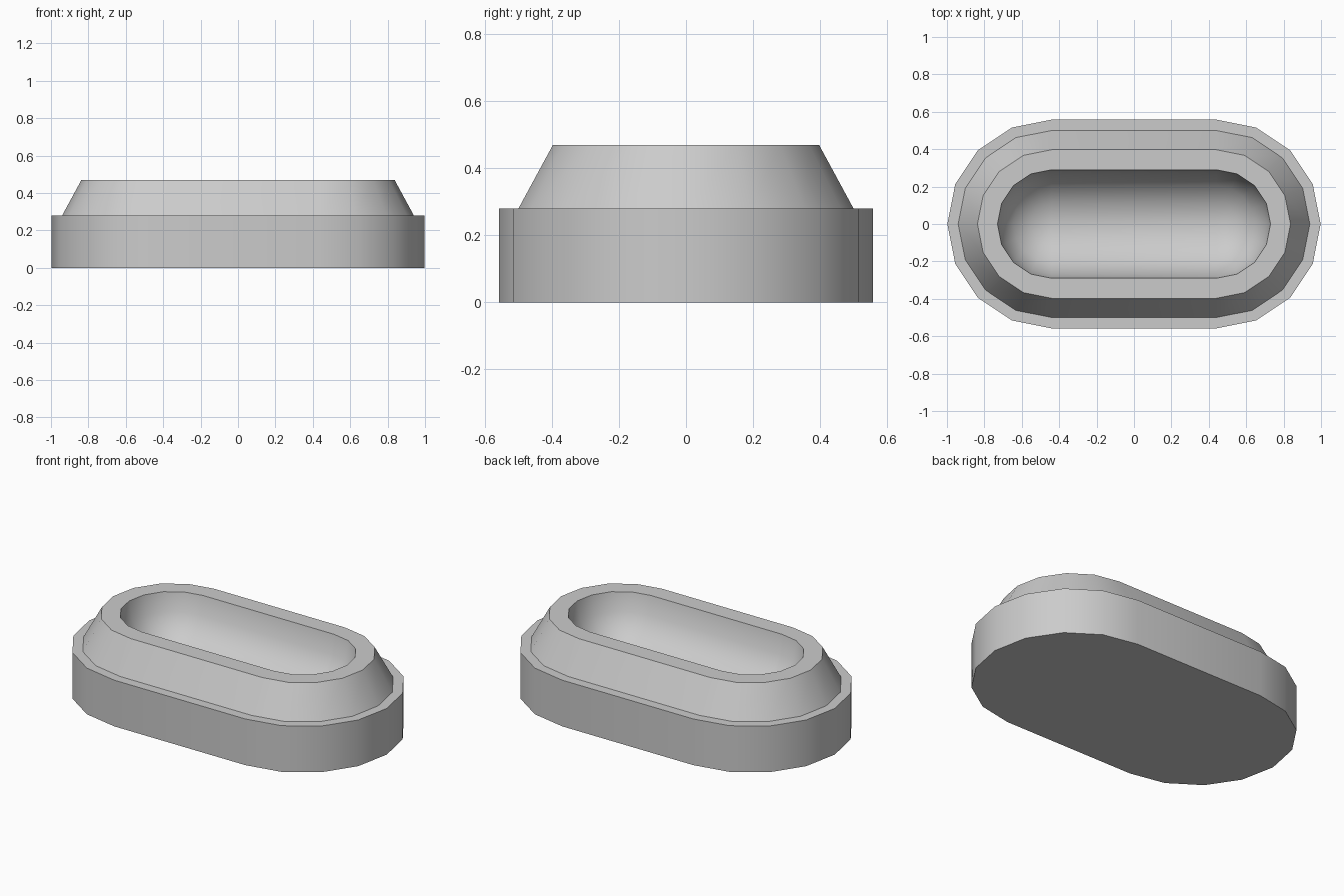
import bpy, bmesh, math

cube = bpy.data.objects.get("Cube")
if cube:
    bpy.data.objects.remove(cube, do_unlink=True)

HALF = 0.44      # half length of the straight sides
SEGS = 8         # segments in each rounded end
BOWL_R = 0.29    # radius of the capsule-shaped hollow
TOP = 0.47

grey = bpy.data.materials.new("light grey")
grey.use_nodes = True
colour = (0.6, 0.6, 0.6, 1.0)
grey.diffuse_color = colour
grey.node_tree.nodes["Principled BSDF"].inputs["Base Color"].default_value = colour


def stadium(bm, r, z):
    """Ring of vertices: two half circles joined by straight sides."""
    ring = []
    for side, start in ((1, -math.pi / 2), (-1, math.pi / 2)):
        for i in range(SEGS + 1):
            a = start + math.pi * i / SEGS
            ring.append(bm.verts.new((side * HALF + r * math.cos(a), r * math.sin(a), z)))
    return ring


# Section from the foot, over the ledge and sloping collar, to the rim
section = [(0.558, 0), (0.558, 0.28), (0.5, 0.28), (0.397, TOP)]

# Rounded hollow, from the rim down to just above its lowest line
STEPS = 4
for i in range(STEPS):
    a = math.pi / 2 * i / STEPS
    section.append((BOWL_R * math.cos(a), TOP - BOWL_R * math.sin(a)))

bm = bmesh.new()
rings = [stadium(bm, r, z) for r, z in section]
count = len(rings[0])
for low, high in zip(rings, rings[1:]):
    for i in range(count):
        j = (i + 1) % count
        bm.faces.new((low[i], low[j], high[j], high[i]))

# Flat underside
bm.faces.new(reversed(rings[0]))

# Close the hollow along its lowest line
last = rings[-1]
right = bm.verts.new((HALF, 0, TOP - BOWL_R))
left = bm.verts.new((-HALF, 0, TOP - BOWL_R))
for i in range(SEGS):
    bm.faces.new((last[i], last[i + 1], right))
    k = SEGS + 1 + i
    bm.faces.new((last[k], last[k + 1], left))
bm.faces.new((last[SEGS], last[SEGS + 1], left, right))
bm.faces.new((last[-1], last[0], right, left))
bmesh.ops.recalc_face_normals(bm, faces=bm.faces)

mesh = bpy.data.meshes.new("hollow_block")
bm.to_mesh(mesh)
bm.free()
mesh.materials.append(grey)
block = bpy.data.objects.new("hollow_block", mesh)
bpy.context.collection.objects.link(block)

# Smooth round the ends, crisp at the ledges and rim
bpy.ops.object.select_all(action='DESELECT')
block.select_set(True)
bpy.context.view_layer.objects.active = block
bpy.ops.object.shade_smooth_by_angle(angle=math.radians(30))
